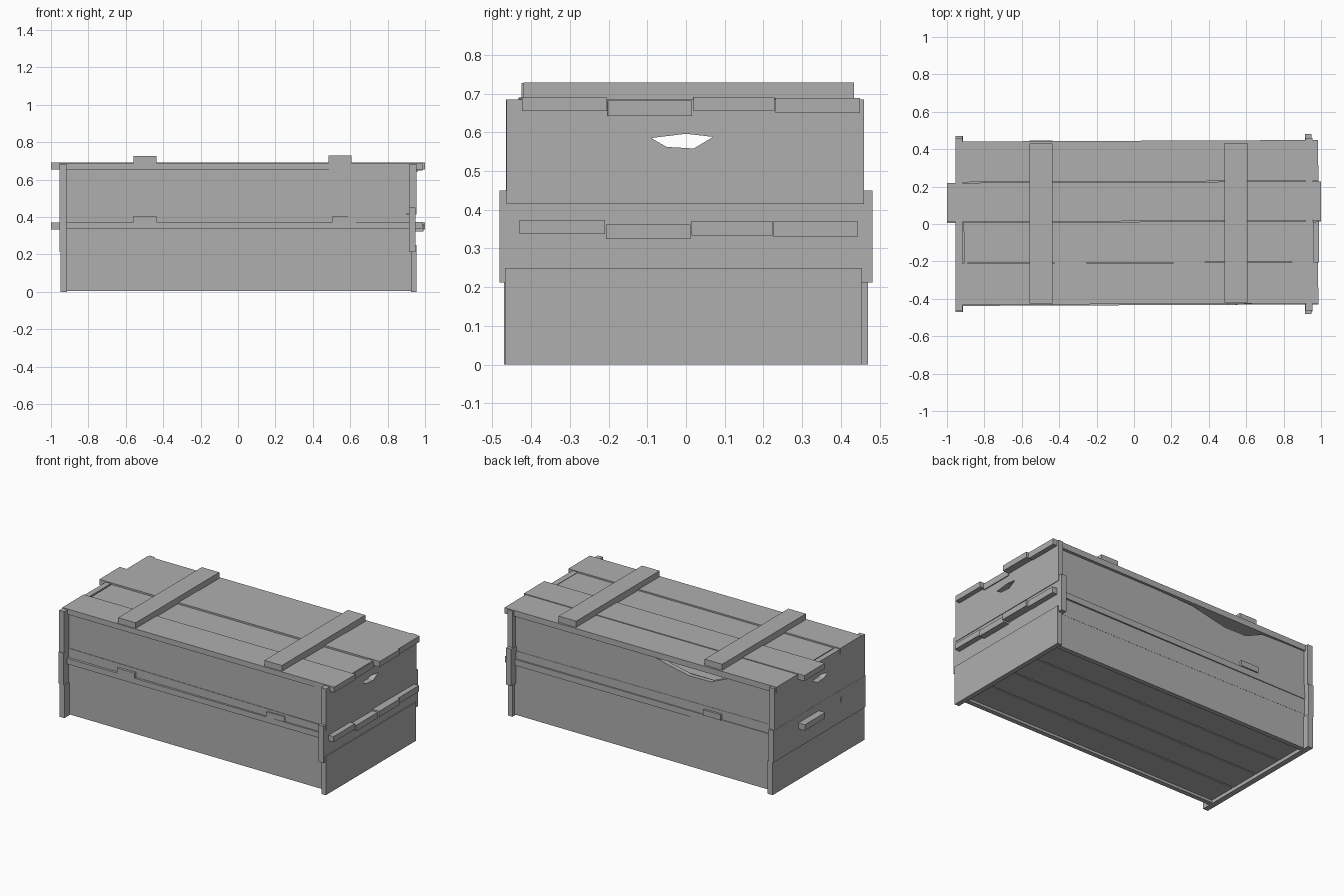
import bpy, bmesh
from math import atan2

if "Cube" in bpy.data.objects:
    bpy.data.objects.remove(bpy.data.objects["Cube"])

# dark grey wood
wood = bpy.data.materials.new("dark_grey_wood")
wood.diffuse_color = (0.43, 0.43, 0.43, 1)
wood.use_nodes = True
wood.node_tree.nodes["Principled BSDF"].inputs["Base Color"].default_value = wood.diffuse_color


def finish(name, bm):
    bmesh.ops.recalc_face_normals(bm, faces=bm.faces)
    mesh = bpy.data.meshes.new(name)
    bm.to_mesh(mesh)
    bm.free()
    mesh.materials.append(wood)
    obj = bpy.data.objects.new(name, mesh)
    bpy.context.collection.objects.link(obj)
    return obj


def board(name, x, y, z, turn=0.0, tilt=0.0):
    """Box from (min, max) ranges; turn about z, tilt about y."""
    bm = bmesh.new()
    bmesh.ops.create_cube(bm, size=1)
    for v in bm.verts:
        v.co = [c * (r[1] - r[0]) for c, r in zip(v.co, (x, y, z))]
    obj = finish(name, bm)
    obj.location = [sum(r) / 2 for r in (x, y, z)]
    obj.rotation_euler = (0, tilt, turn)
    return obj


def prism(name, points, vec):
    """Extrude a flat outline along vec; the first face stays as the near cap."""
    bm = bmesh.new()
    face = bm.faces.new([bm.verts.new(p) for p in points])
    ext = bmesh.ops.extrude_face_region(bm, geom=[face])
    moved = [g for g in ext["geom"] if isinstance(g, bmesh.types.BMVert)]
    bmesh.ops.translate(bm, vec=vec, verts=moved)
    return finish(name, bm)


SKEW = atan2(0.008, 1.9)

# floor planks, slightly recessed
for i in range(4):
    y0 = -0.40 + i * 0.203
    board(f"floor_plank_{i}", (-0.925, 0.925), (y0, y0 + 0.195), (0.022, 0.052))

# long side walls
board("front_plank_low", (-0.93, 0.93), (-0.42, -0.39), (0.006, 0.235))
board("front_plank_mid", (-0.93, 0.93), (-0.421, -0.39), (0.225, 0.425), 0, 0.008)
board("front_plank_top", (-0.93, 0.93), (-0.418, -0.39), (0.42, 0.655))
board("back_plank_low", (-0.93, 0.93), (0.40, 0.431), (0.006, 0.235))
board("back_plank_mid", (-0.93, 0.93), (0.40, 0.432), (0.225, 0.425), 0, 0.006)

# broken upper back plank
outline = [(0.93, 0.42), (0.93, 0.655), (0.2, 0.65), (-0.08, 0.642), (-0.2, 0.615),
           (-0.32, 0.59), (-0.48, 0.592), (-0.6, 0.645), (-0.93, 0.655), (-0.93, 0.42)]
prism("back_plank_top", [(px, 0.40, pz) for px, pz in outline], (0, 0.03, 0))

# hand hole cutter through both ends
hole = [(-0.09, 0.585), (0, 0.596), (0.07, 0.588), (0.02, 0.558), (-0.05, 0.562)]
cutter = prism("hand_hole_cutter", [(-1.2, py, pz) for py, pz in hole], (2.4, 0, 0))
cutter.hide_render = True
cutter.hide_viewport = True

# end panels: three overlapping boards each
ends = {
    "right": [((0.924, 0.955), (-0.467, 0.455), (0, 0.25)),
              ((0.913, 0.950), (-0.482, 0.482), (0.212, 0.45)),
              ((0.918, 0.954), (-0.463, 0.46), (0.415, 0.685))],
    "left": [((-0.949, -0.913), (-0.47, 0.47), (0, 0.214)),
             ((-0.955, -0.918), (-0.47, 0.47), (0.212, 0.418)),
             ((-0.954, -0.918), (-0.465, 0.46), (0.415, 0.685))],
}
for side, boards in ends.items():
    for part, (x, y, z) in zip(("low", "mid", "top"), boards):
        panel = board(f"{side}_end_{part}", x, y, z)
        if part == "top":
            cut = panel.modifiers.new("hand_hole", "BOOLEAN")
            cut.object = cutter
            cut.solver = "EXACT"

# upper lid and inner lid: uneven planks
lids = {
    "lid": [((-0.955, 0.985), (-0.428, -0.208), (0.655, 0.690)),
            ((-0.910, 0.960), (-0.206, 0.012), (0.642, 0.682)),
            ((-1.0, 1.0), (0.015, 0.224), (0.655, 0.691)),
            ((-0.955, 0.985), (0.227, 0.445), (0.650, 0.688))],
    "inner_lid": [((-0.955, 0.985), (-0.434, -0.213), (0.337, 0.373)),
                  ((-0.955, 0.990), (-0.211, 0.008), (0.324, 0.362)),
                  ((-1.0, 1.0), (0.010, 0.219), (0.333, 0.371)),
                  ((-0.955, 0.985), (0.221, 0.440), (0.331, 0.370))],
}
for lid, planks in lids.items():
    for i, (x, y, z) in enumerate(planks):
        board(f"{lid}_plank_{i}", x, y, z, SKEW)

# cross battens
board("lid_batten_left", (-0.56, -0.435), (-0.425, 0.43), (0.685, 0.727))
board("lid_batten_right", (0.483, 0.608), (-0.42, 0.434), (0.685, 0.728))
board("inner_batten_left", (-0.56, -0.435), (-0.437, 0.446), (0.37, 0.406))
board("inner_batten_right", (0.48, 0.605), (-0.431, 0.42), (0.37, 0.406), 0.06)
